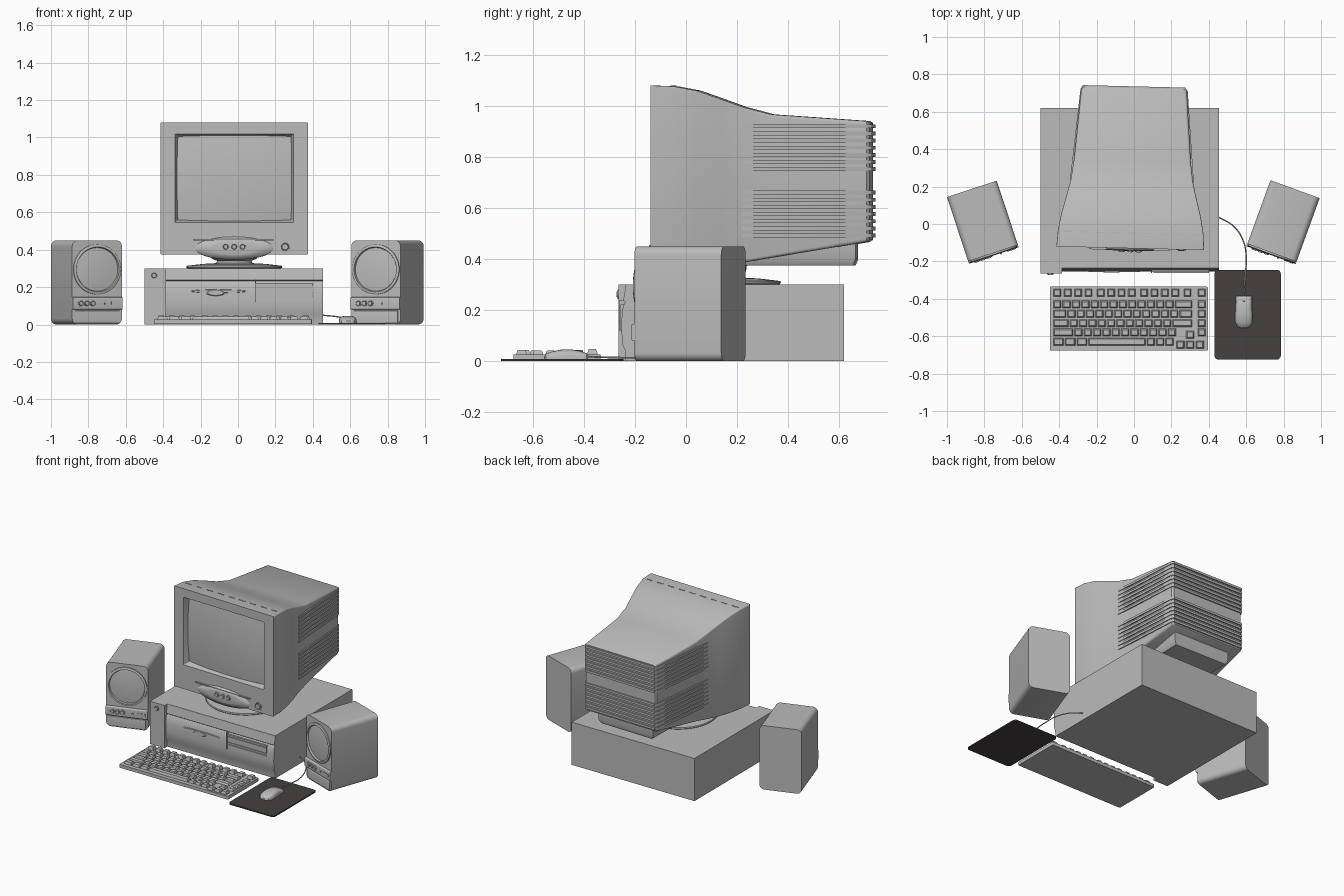
import bpy, bmesh, math
from mathutils import Matrix, Vector

cube = bpy.data.objects.get("Cube")
if cube:
    bpy.data.objects.remove(cube, do_unlink=True)


def material(name, rgb):
    m = bpy.data.materials.new(name)
    m.use_nodes = True
    m.diffuse_color = (*rgb, 1)
    m.node_tree.nodes["Principled BSDF"].inputs["Base Color"].default_value = (*rgb, 1)
    return m


GREY = material("light grey plastic", (0.5, 0.5, 0.5))
DARK = material("dark mat rubber", (0.06, 0.052, 0.05))
HOME = Matrix()


def add(name, bm, frame=HOME, mat=GREY):
    """Finish a mesh: outward normals, smooth shading with sharp creases."""
    bmesh.ops.recalc_face_normals(bm, faces=bm.faces)
    for f in bm.faces:
        f.smooth = True
    for e in bm.edges:
        e.smooth = e.calc_face_angle(3) < math.radians(32)
    mesh = bpy.data.meshes.new(name)
    bm.to_mesh(mesh)
    bm.free()
    mesh.materials.append(mat)
    ob = bpy.data.objects.new(name, mesh)
    ob.matrix_world = frame
    bpy.context.scene.collection.objects.link(ob)
    return ob


def loft_into(bm, rings):
    rows = [[bm.verts.new(p) for p in ring] for ring in rings]
    for a, b in zip(rows, rows[1:]):
        for i in range(len(a)):
            j = (i + 1) % len(a)
            bm.faces.new((a[i], a[j], b[j], b[i]))
    bm.faces.new(rows[0])
    bm.faces.new(rows[-1])


def loft(name, rings, frame=HOME, mat=GREY):
    bm = bmesh.new()
    loft_into(bm, rings)
    return add(name, bm, frame, mat)


def box(name, x, y, z, frame=HOME, mat=GREY, round_axis=None, r=0.0):
    """Box between pairs of limits, with edges along one axis rounded."""
    bm = bmesh.new()
    loft_into(bm, [[(x[0], y[0], h), (x[1], y[0], h), (x[1], y[1], h), (x[0], y[1], h)] for h in z])
    if r:
        edges = [e for e in bm.edges
                 if abs((e.verts[0].co - e.verts[1].co).normalized()[round_axis]) > 0.9]
        bmesh.ops.bevel(bm, geom=edges, offset=r, segments=5, profile=0.5, affect='EDGES')
    return add(name, bm, frame, mat)


def turned(name, centre, steps, frame=HOME, upright=False, stretch=1, n=40):
    """Round part from (radius, distance) steps, facing the front or upwards."""
    rings = []
    for r, d in steps:
        ring = []
        for i in range(n):
            a = math.tau * i / n
            u, v = r * stretch * math.cos(a), r * math.sin(a)
            ring.append(Vector(centre) + Vector((u, v, d) if upright else (u, -d, v)))
        rings.append(ring)
    return loft(name, rings, frame)


def button(name, x, y, z, r, frame=HOME):
    return turned(name, (x, y, z), [(r, -0.004), (r, 0.004), (r * .8, 0.004), (r * .7, 0.001),
                                    (r * .6, 0.007)], frame, n=20)


def rounded(w, z0, z1, y, r):
    """Rounded rectangle ring across the y axis."""
    ring = []
    corners = [(w - r, z1 - r), (r - w, z1 - r), (r - w, z0 + r), (w - r, z0 + r)]
    for k, (cx, cz) in enumerate(corners):
        for s in range(5):
            a = math.pi / 2 * (k + s / 4)
            ring.append((cx + r * math.cos(a), y, cz + r * math.sin(a)))
    return ring


# Computer case with a curved front panel
box("case_body", (-.5, .455), (-.235, .62), (0, .3))
box("case_left_column", (-.5, -.385), (-.265, -.23), (0, .3))
panel = [(-.23, .298), (-.236, .298), (-.246, .238), (-.238, .232), (-.247, .215), (-.252, .17),
         (-.253, .12), (-.249, .065), (-.24, .045), (-.236, .003), (-.23, .003)]
loft("case_front_panel", [[(x, y, z) for y, z in panel] for x in (-.385, .455)])
button("case_power_button", -.448, -.265, .262, .018)
turned("disc_slot", (-.105, -.25, .178), [(.009, 0), (.008, .006), (.005, .006)], stretch=17)
turned("disc_slot_lip", (-.12, -.25, .17), [(.018, 0), (.014, .008)], stretch=3)
box("drive_bay", (.09, .4), (-.256, -.24), (.12, .222))
for z in (.15, .165, .205):
    box("drive_bay_ridge", (.105, .4), (-.262, -.25), (z, z + .006))
box("drive_bay_edge", (.09, .096), (-.262, -.24), (.12, .24))

# Monitor, turned a little on its stand
MON = Matrix.Translation((-.02, -.13, 0)) @ Matrix.Rotation(math.radians(-1.4), 4, 'Z')
hull = [rounded(.3, .562, 1.003, .05, .004), rounded(.317, .545, 1.02, 0, .004)]
for y, w, z0, z1, r in [(0, .395, .375, 1.08, .006), (.09, .389, .375, 1.077, .006),
                        (.18, .372, .375, 1.06, .007), (.28, .346, .377, 1.025, .008),
                        (.36, .327, .386, .996, .01), (.47, .312, .405, .967, .012),
                        (.845, .282, .467, .941, .014), (.857, .272, .475, .934, .014)]:
    hull.append(rounded(w, z0, z1, y, r))
loft("monitor_shell", hull, MON)

bm = bmesh.new()
bmesh.ops.create_grid(bm, x_segments=16, y_segments=12, size=1)
for v in bm.verts:
    u, t = v.co.x, v.co.y
    v.co = (u * .306, .012 + .018 * u * u + .013 * t * t, .7825 + t * .228)
screen = add("monitor_screen", bm, MON)

turned("control_bulge", (0, .004, .41), [(.215, 0), (.2, .01), (.12, .016), (.04, .018)],
       MON @ Matrix.Translation((0, 0, .29)) @ Matrix.Diagonal((1, 1, .29, 1)))
box("control_lip", (-.22, .21), (-.01, .01), (.45, .456), MON)
for x in (-.045, 0, .045):
    button("monitor_button", x, -.014, .415, .018, MON)
button("monitor_power_button", .272, 0, .415, .026, MON)
for i in range(9):
    x = -.36 + i * .085
    box("top_vent", (x, x + .045), (.078, .084), (1.07, 1.08), MON)

# Cooling ribs around the rear of the monitor
for start in (.485, .745):
    for i in range(7):
        z = start + i * .028
        outline = [(-.331, .36), (-.287, .845), (-.275, .866), (.275, .866), (.287, .845), (.331, .36)]
        loft("cooling_rib", [[(x, y, h) for x, y in outline] for h in (z, z + .015)], MON)

# Monitor underside and swivel stand
loft("rear_foot", [[(-w, .2, z), (w, .2, z), (w, d, z), (-w, d, z)]
                   for z, w, d in ((.375, .2, .79), (.4, .215, .8), (.47, .215, .8))], MON)
turned("swivel_stand", (-.02, .115, 0), [(.25, .3), (.257, .306), (.255, .314), (.17, .324),
       (.1, .328), (.09, .34), (.12, .352), (.125, .385)], upright=True)

# Pair of speakers turned towards the user
for side, x, turn in (("right", -.81, 18.3), ("left", .799, -20)):
    F = Matrix.Translation((x, .015, 0)) @ Matrix.Rotation(math.radians(turn), 4, 'Z')
    box(side + "_speaker_body", (-.14, .14), (-.18, .182), (0, .45), F, round_axis=1, r=.032)
    turned(side + "_speaker_grille", (0, -.18, .295), [(.134, -.01), (.134, .008), (.126, .012),
           (.12, .012), (.116, .001), (.07, .006), (.03, .008)], F, n=48)
    box(side + "_speaker_panel", (-.14, .14), (-.193, -.17), (.08, .146), F, round_axis=0, r=.008)
    box(side + "_speaker_foot", (-.125, .125), (-.186, -.17), (.006, .074), F, round_axis=0, r=.005)
    for i in range(3):
        button(side + "_speaker_knob", -.095 + i * .034, -.193, .113, .017, F)
    box(side + "_speaker_switch", (.075, .125), (-.197, -.18), (.106, .122), F)
    button(side + "_speaker_light", .04, -.193, .114, .006, F)

# Keyboard with tapered keys
box("keyboard_base", (-.45, .395), (-.677, -.335), (.004, .027), round_axis=2, r=.006)
U = .05
bm = bmesh.new()


def key(x, y, width, top):
    w, d = width * U / 2 - .004, .02
    loft_into(bm, [[(x - a, y - b, z), (x + a, y - b, z), (x + a, y + b, z), (x - a, y + b, z)]
                   for a, b, z in ((w, d, .025), (w, d, .031), (w - .006, d - .006, top))])


rows = [[1] * 13 + [2], [1.5] + [1] * 12 + [1.5], [1.75] + [1] * 11 + [2.25],
        [2.25] + [1] * 10 + [1], [1.25] * 3 + [6.25, 1, 1, 1]]
for r, widths in enumerate(rows):
    x, y = -.435, -.43 - r * U
    for w in widths:
        key(x + w * U / 2, y, w, .04 + .002 * abs(r - 2))
        x += w * U
    if r < 4:
        key(.362, y, 1, .042)
for i in range(13):
    key(-.41 + i * .0555 + .01 * (i // 4), -.367, .95, .048)
key(.362, -.367, 1, .048)
key(.3, -.592, 1, .042)
for x in (.248, .3, .352):
    key(x, -.645, 1, .044)
add("keyboard_keys", bm)

# Mouse, its mat and its cable
box("mouse_mat", (.43, .785), (-.725, -.245), (0, .009), mat=DARK, round_axis=2, r=.022)
stations = [(-.556, .018, .012), (-.548, .034, .021), (-.525, .046, .03), (-.49, .048, .037),
            (-.45, .044, .038), (-.415, .043, .032), (-.39, .044, .023), (-.384, .04, .016)]
loft("mouse_body", [[(.587 + w * math.copysign(abs(math.cos(a)) ** .6, math.cos(a)), y,
                      .008 + h * math.sin(a) ** .6) for a in [math.pi * i / 16 for i in range(17)]]
                    for y, w, h in stations])
turned("mouse_wheel", (.587, -.41, .034), [(.006, 0), (.006, .008), (.003, .01)], upright=True, n=12)

curve = bpy.data.curves.new("mouse_cable", 'CURVE')
curve.dimensions = '3D'
curve.bevel_depth = .0035
curve.bevel_resolution = 2
path = [(.45, .038, .05), (.53, -.01, .042), (.58, -.08, .03), (.6, -.17, .015), (.595, -.27, .014),
        (.587, -.39, .018)]
spline = curve.splines.new('BEZIER')
spline.bezier_points.add(len(path) - 1)
for p, co in zip(spline.bezier_points, path):
    p.co = co
    p.handle_left_type = p.handle_right_type = 'AUTO'
curve.materials.append(GREY)
bpy.context.scene.collection.objects.link(bpy.data.objects.new("mouse_cable", curve))
